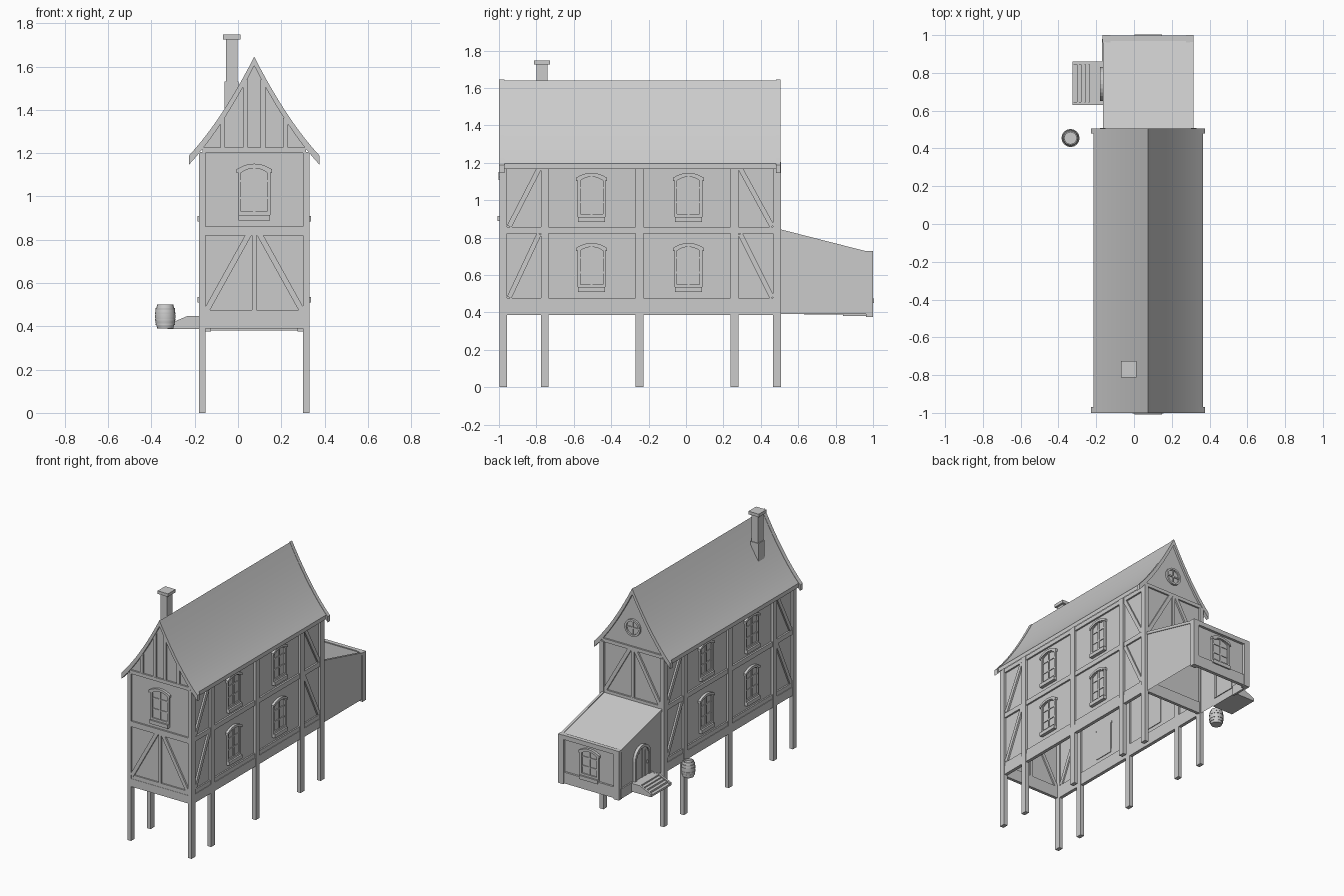
import bpy, bmesh, math
from mathutils import Matrix, Vector

if "Cube" in bpy.data.objects:
    bpy.data.objects.remove(bpy.data.objects["Cube"])

CX = 0.075          # centre line of the house
HW = 0.238          # half width of the walls


def frame(origin, u, n):
    """Local (u, up, outward) axes of a wall."""
    m = Matrix((Vector(u), Vector((0, 0, 1)), Vector(n))).transposed().to_4x4()
    m.translation = origin
    return m


FRONT = frame((CX, -0.985, 0), (1, 0, 0), (0, -1, 0))
BACK = frame((CX, 0.49, 0), (-1, 0, 0), (0, 1, 0))
RIGHT = frame((CX + HW, 0, 0), (0, 1, 0), (1, 0, 0))
LEFT = frame((CX - HW, 0, 0), (0, -1, 0), (-1, 0, 0))
ANNEX_BACK = frame((CX, 0.98, 0), (-1, 0, 0), (0, 1, 0))
MID = frame((CX, 0, 0), (0, 1, 0), (1, 0, 0))


def finish(name, bm, smooth=False):
    bmesh.ops.recalc_face_normals(bm, faces=bm.faces)
    me = bpy.data.meshes.new(name)
    bm.to_mesh(me)
    bm.free()
    ob = bpy.data.objects.new(name, me)
    bpy.context.collection.objects.link(ob)
    if smooth:
        bpy.ops.object.select_all(action='DESELECT')
        ob.select_set(True)
        bpy.context.view_layer.objects.active = ob
        bpy.ops.object.shade_smooth_by_angle(angle=math.radians(30))
    return ob


def prism(name, m, pts, n0, n1, open_bottom=False, smooth=False, hole=None):
    """Extrude a 2D outline along the wall normal, optionally as a ring."""
    bm = bmesh.new()
    loops = [[[bm.verts.new(m @ Vector((u, v, n))) for u, v in p] for n in (n0, n1)]
             for p in ([pts, hole] if hole else [pts])]
    k = len(pts)
    for a, b in loops:
        for i in range(k):
            j = (i + 1) % k
            bm.faces.new((a[i], a[j], b[j], b[i]))
    for c in (0, 1):
        if hole:
            o, h = loops[0][c], loops[1][c]
            for i in range(k):
                j = (i + 1) % k
                bm.faces.new((o[i], o[j], h[j], h[i]))
        else:
            bm.faces.new(loops[0][c])
    bmesh.ops.recalc_face_normals(bm, faces=bm.faces)
    if open_bottom:
        bm.normal_update()
        low = [f for f in bm.faces if f.normal.z < -0.9]
        bmesh.ops.delete(bm, geom=low, context='FACES')
    return finish(name, bm, smooth)


def rect(name, m, u0, u1, v0, v1, n0, n1):
    return prism(name, m, [(u0, v0), (u1, v0), (u1, v1), (u0, v1)], n0, n1)


def box(name, x0, x1, y0, y1, z0, z1):
    return rect(name, Matrix.Translation((-0.0, 0, 0)), x0, x1, y0, y1, z0, z1)


def bar(name, m, a, b, w, n0=-0.01, n1=0.012):
    a, b = Vector(a), Vector(b)
    d = (b - a).normalized() * w / 2
    s = Vector((-d.y, d.x))
    return prism(name, m, [a - s, b - s, b + s, a + s], n0, n1)


def arch(u, w, v0, vs, rise, seg=10, rounded=False):
    pts = [(u - w, v0), (u + w, v0)]
    for i in range(seg + 1):
        t = math.pi * i / seg
        x = math.cos(t) if rounded else 1 - 2 * i / seg
        y = math.sin(t) if rounded else 1 - x * x
        pts.append((u + w * x, vs + rise * y))
    return pts


def window(m, u, v, h=0.235):
    """Arched window standing on a sill whose top is at height v."""
    top = v + h - 0.025
    prism("window_frame", m, arch(u, 0.075, v, top, 0.022), -0.005, 0.012,
          hole=arch(u, 0.06, v + 0.015, top - 0.015, 0.02))
    prism("window_pane", m, arch(u, 0.062, v + 0.01, top - 0.012, 0.02), -0.005, 0.003)
    bar("window_mullion", m, (u, v + 0.01), (u, top + 0.01), 0.012, 0, 0.009)
    for k in (1, 2):
        y = v + h * k / 3
        bar("window_crossbar", m, (u - 0.065, y), (u + 0.065, y), 0.009, 0, 0.008)
    hood = [(u + 0.082 * s / 5, top + c + 0.026 * (1 - (s / 5) ** 2))
            for c, r in ((0, range(-5, 6)), (-0.018, range(5, -6, -1))) for s in r]
    prism("window_hood", m, hood, -0.005, 0.018)
    rect("window_sill", m, u - 0.073, u + 0.073, v - 0.026, v, -0.005, 0.024)


def lathe(name, x, y, profile, seg=16):
    bm = bmesh.new()
    vs = [bm.verts.new((x + r, y, z)) for r, z in profile]
    es = [bm.edges.new(p) for p in zip(vs, vs[1:])]
    bmesh.ops.spin(bm, geom=vs + es, cent=(x, y, 0), axis=(0, 0, 1),
                   angle=math.tau, steps=seg)
    bmesh.ops.remove_doubles(bm, verts=bm.verts, dist=1e-5)
    return finish(name, bm, True)


def roof_z(d):
    d = abs(d)
    return 1.645 - 1.957 * d + 1.467 * d * d


def roof_outline(half, lift, thick, seg=20):
    ds = [half * (2 * i / seg - 1) for i in range(seg + 1)]
    return ([(d, roof_z(d) + lift) for d in ds]
            + [(d, roof_z(d) + lift - thick) for d in reversed(ds)])


# Walls, open underneath, gables following the swept roof
ds = [HW * (1 - i / 8) for i in range(17)]
prism("house_walls", FRONT, [(-HW, 0.39), (HW, 0.39)] + [(d, roof_z(d) - 0.02) for d in ds],
      0, -1.475, open_bottom=True)

# Roof and the raised verge boards at each end
prism("roof", FRONT, roof_outline(0.29, -0.004, 0.03), -0.01, -1.47, smooth=True)
prism("verge_board_front", FRONT, roof_outline(0.302, 0, 0.042), 0.015, -0.015, smooth=True)
prism("verge_board_back", FRONT, roof_outline(0.302, 0, 0.042), -1.465, -1.49, smooth=True)

# Side framing: stilts, rails, end braces, windows
for m, s in ((RIGHT, 1), (LEFT, -1)):
    for y in (-0.977, -0.755, -0.248, 0.26, 0.487):
        w = 0.021
        rect("stilt_post", m, s * y - w, s * y + w, 0, 1.205, -0.012, 0.017)
    a, b = sorted((s * -0.99, s * 0.5))
    for z0, z1, d in ((0.385, 0.447, 0.014), (0.447, 0.477, 0.01),
                      (0.822, 0.856, 0.012), (1.17, 1.2, 0.012)):
        rect("side_rail", m, a, b, z0, z1, -0.01, d)
    for z0, z1 in ((0.48, 0.82), (0.86, 1.17)):
        bar("side_brace", m, (s * -0.945, z0), (s * -0.785, z1), 0.026)
        bar("side_brace", m, (s * 0.46, z0), (s * 0.29, z1), 0.026)
    for y in (-0.505, 0.013):
        for z in (0.535, 0.91):
            window(m, s * y, z)

# End framing shared by front and back
for m in (FRONT, BACK):
    for z0, z1, d in ((0.39, 0.447, 0.012), (0.447, 0.476, 0.01),
                      (0.82, 0.86, 0.012), (1.2, 1.225, 0.012)):
        rect("end_rail", m, -0.24, 0.24, z0, z1, -0.01, d)


def lambda_brace(m, z0, z1):
    rect("brace_centre_post", m, -0.011, 0.011, z0, z1, -0.01, 0.011)
    for s in (-1, 1):
        bar("diagonal_brace", m, (s * 0.222, z0), (s * 0.022, z1), 0.026)


lambda_brace(FRONT, 0.47, 0.83)
lambda_brace(BACK, 0.855, 1.205)
window(FRONT, 0, 0.915)
for d in (-0.145, -0.04, 0.04, 0.145):
    rect("gable_stud", FRONT, d - 0.011, d + 0.011, 1.22, roof_z(d) - 0.03, -0.01, 0.011)


# Round window in the back gable
def circle(r):
    return [(r * math.cos(math.tau * i / 20), 1.36 + r * math.sin(math.tau * i / 20))
            for i in range(20)]


prism("round_window_frame", BACK, circle(0.062), -0.005, 0.014, hole=circle(0.048))
prism("round_window_pane", BACK, circle(0.05), -0.005, 0.003)
bar("round_window_bar", BACK, (-0.05, 1.36), (0.05, 1.36), 0.01, 0, 0.01)
bar("round_window_bar", BACK, (0, 1.31), (0, 1.41), 0.01, 0, 0.01)

# Chimney
box("chimney_base", -0.062, 0.002, -0.805, -0.735, 1.33, 1.53)
box("chimney_stack", -0.055, -0.003, -0.8, -0.74, 1.52, 1.728)
box("chimney_cap", -0.07, 0.012, -0.812, -0.726, 1.725, 1.747)

# Lean-to annex at the back
AW = 0.234
prism("annex_walls", MID, [(0.49, 0.39), (0.98, 0.39), (0.98, 0.717), (0.49, 0.842)],
      -AW, AW, open_bottom=True)
for s in (-1, 1):
    bar("annex_roof_edge", MID, (0.5, 0.835), (0.985, 0.711), 0.02, s * 0.222, s * 0.239)
    x = CX + s * 0.22
    box("annex_corner_post", x - 0.021, x + 0.021, 0.962, 1.0, 0.375, 0.727)
box("annex_top_rail", CX - AW, CX + AW, 0.968, 0.998, 0.695, 0.727)
box("annex_base_board", CX - AW, CX + AW, 0.97, 0.994, 0.38, 0.46)
rect("annex_side_board", LEFT, -0.98, -0.84, 0.38, 0.45, -0.01, 0.006)
window(ANNEX_BACK, 0, 0.475, 0.2)

# Arched door with planks
DU = -0.74
prism("door_frame", LEFT, arch(DU, 0.09, 0.44, 0.59, 0.09, 12, True), -0.01, 0.016,
      hole=arch(DU, 0.071, 0.442, 0.59, 0.071, 12, True))
prism("door_panel", LEFT, arch(DU, 0.073, 0.44, 0.59, 0.073, 12, True), -0.005, 0.007)
for k in (-1, 0, 1):
    rect("door_batten", LEFT, DU + k * 0.035 - 0.003, DU + k * 0.035 + 0.003,
         0.445, 0.652 - 0.02 * abs(k), 0, 0.01)
rect("door_handle", LEFT, DU + 0.048, DU + 0.058, 0.53, 0.55, 0, 0.018)

# Steps up to the door
for k, (x, z) in enumerate(((-0.325, 0.402), (-0.303, 0.415), (-0.281, 0.427),
                            (-0.258, 0.436), (-0.235, 0.446))):
    box("door_step", x, -0.16, 0.645, 0.845, 0.388, z)
for y in (0.63, 0.845):
    prism("step_side", frame((0, y, 0), (1, 0, 0), (0, -1, 0)),
          [(-0.325, 0.388), (-0.16, 0.388), (-0.16, 0.447), (-0.235, 0.447), (-0.325, 0.408)],
          0, -0.015)

# Barrel with hoops
lathe("barrel", -0.336, 0.455, [(0, 0.39), (0.037, 0.39), (0.044, 0.415), (0.047, 0.445),
                                (0.044, 0.475), (0.037, 0.5), (0.031, 0.5), (0.031, 0.485), (0, 0.485)])
for z, r in ((0.41, 0.0425), (0.43, 0.046), (0.46, 0.046), (0.48, 0.0425)):
    lathe("barrel_hoop", -0.336, 0.455, [(r - 0.004, z - 0.004), (r + 0.002, z - 0.004),
                                         (r + 0.002, z + 0.004), (r - 0.004, z + 0.004)])
